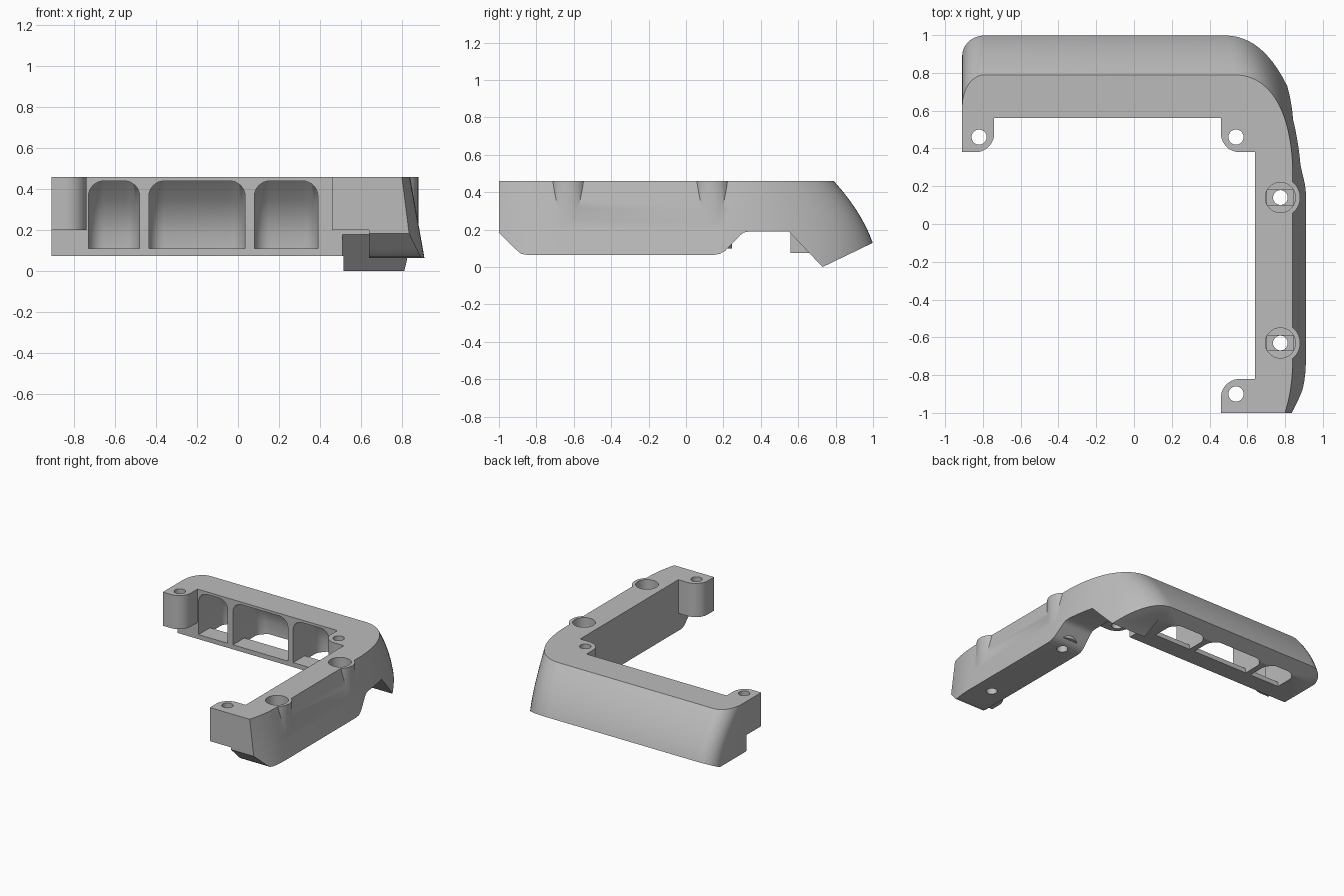
import bpy, bmesh, math
from mathutils import Vector
from mathutils.geometry import interpolate_bezier

cube = bpy.data.objects.get("Cube")
if cube:
    bpy.data.objects.remove(cube, do_unlink=True)

grey = bpy.data.materials.new("light grey plastic")
grey.use_nodes = True
GREY = (0.5, 0.5, 0.5, 1)
grey.diffuse_color = GREY
grey.node_tree.nodes["Principled BSDF"].inputs["Base Color"].default_value = GREY

TOP = 0.46


def finish(bm, name):
    bmesh.ops.recalc_face_normals(bm, faces=bm.faces)
    mesh = bpy.data.meshes.new(name)
    bm.to_mesh(mesh)
    bm.free()
    mesh.materials.append(grey)
    obj = bpy.data.objects.new(name, mesh)
    bpy.context.collection.objects.link(obj)
    return obj


def loft(name, rings):
    """Closed solid through rings of equal length."""
    bm = bmesh.new()
    rows = [[bm.verts.new(p) for p in ring] for ring in rings]
    n = len(rows[0])
    for a, b in zip(rows, rows[1:]):
        for i in range(n):
            j = (i + 1) % n
            bm.faces.new((a[i], a[j], b[j], b[i]))
    bm.faces.new(rows[0])
    bm.faces.new(rows[-1])
    return finish(bm, name)


def prism(name, pts, z0, z1):
    return loft(name, [[(x, y, z) for x, y in pts] for z in (z0, z1)])


def side_prism(name, pts, x0, x1):
    return loft(name, [[(x, y, z) for y, z in pts] for x in (x0, x1)])


def cylinder(name, x, y, r, z0, z1, n=48):
    ring = [(x + r * math.cos(2 * math.pi * i / n), y + r * math.sin(2 * math.pi * i / n))
            for i in range(n)]
    return prism(name, ring, z0, z1)


def bez(a, b, c, d, n):
    return [tuple(p)[:2] for p in interpolate_bezier(*(Vector((*q, 0)) for q in (a, b, c, d)), n)]


def combine(target, tool, operation):
    mod = target.modifiers.new(operation, 'BOOLEAN')
    mod.operation = operation
    mod.solver = 'EXACT'
    mod.object = tool
    bpy.context.view_layer.objects.active = target
    bpy.ops.object.modifier_apply(modifier=mod.name)
    bpy.data.objects.remove(tool, do_unlink=True)


# L-shaped body, with an outer wall that flares towards the bottom
upper = (bez((-.91, .62), (-.91, .71), (-.86, .79), (-.79, .79), 10)
         + bez((.53, .79), (.72, .79), (.83, .6), (.84, .3), 24)
         + bez((.84, -.72), (.84, -.85), (.82, -.93), (.80, -1), 10))
lower = (bez((-.91, .87), (-.91, .94), (-.86, 1), (-.79, 1), 10)
         + bez((.47, 1), (.75, 1), (.9, .6), (.91, .18), 24)
         + bez((.91, -.72), (.91, -.85), (.88, -.93), (.85, -1), 10))
inner = [(.64, -1), (.64, .56), (-.91, .56)]
rings = []
for i in range(11):
    z = TOP - i * (TOP + .04) / 10
    drop = (TOP - z) / .335
    bulge = 1.45 * drop - .45 * drop * drop
    lean = (TOP - z) / .395
    rings.append([(a[0] + (b[0] - a[0]) * lean, a[1] + (b[1] - a[1]) * bulge, z)
                  for a, b in zip(upper, lower)] + [(x, y, z) for x, y in inner])
body = loft("corner_bracket", rings)

# Underside of the arm and corner, then of the back bar
arm_under = [(-1.1, .28), (-.9, .085), (-.88, .07), (-.85, .065), (.15, .065), (.18, .07), (.21, .087),
             (.29, .17), (.31, .185), (.34, .19), (.55, .19), (.73, 0), (1.2, .226), (1.2, -.3), (-1.1, -.3)]
combine(body, side_prism("arm_cutter", arm_under, .51, 1.2), 'DIFFERENCE')
bar_under = [(.4, .075), (.886, .075), (1.2, .226), (1.2, -.3), (.4, -.3)]
combine(body, side_prism("bar_cutter", bar_under, -1.2, .515), 'DIFFERENCE')


# Screw tabs, each with one rounded free corner
def tab(x0, x1, y0, y1, corner):
    pts = []
    r = .1
    for cx, cy in ((x0, y0), (x1, y0), (x1, y1), (x0, y1)):
        if (cx, cy) != corner:
            pts.append((cx, cy))
            continue
        sx, sy = (1 if cx == x0 else -1), (1 if cy == y0 else -1)
        arc = [(cx + sx * r * (1 - math.sin(t)), cy + sy * r * (1 - math.cos(t)))
               for t in (math.pi / 2 * k / 10 for k in range(11))]
        # walk the arc in the same turning direction as the outline
        pts += arc if sx * sy < 0 else arc[::-1]
    return prism("tab", pts, .2, TOP)


combine(body, tab(-.91, -.74, .38, .6, (-.74, .38)), 'UNION')
combine(body, tab(.46, .68, .38, .6, (.46, .38)), 'UNION')
combine(body, tab(.46, .68, -1, -.82, (.46, -.82)), 'UNION')

# Bolt bosses breaking through the outer wall, with counterbored holes
for y in (.14, -.63):
    combine(body, cylinder("boss", .775, y, .105, .1, TOP), 'UNION')
for y in (.14, -.63):
    combine(body, cylinder("counterbore", .775, y, .08, .24, .6), 'DIFFERENCE')
    step = [(.705, y - .04), (.845, y - .04), (.845, y + .04), (.705, y + .04)]
    combine(body, prism("step", step, .23, .25), 'DIFFERENCE')
    combine(body, cylinder("bolt_hole", .775, y, .039, -.2, .6), 'DIFFERENCE')

# Screw holes in the tabs
for x, y in ((-.82, .46), (.54, .46), (.54, -.9)):
    combine(body, cylinder("screw_hole", x, y, .04, -.2, .6), 'DIFFERENCE')

# Three hollow pockets, arched at the top and open below behind a lip
pocket = [(.5, .11), (.7, .11), (.7, -.1), (.9, -.1), (.9, .18), (.87, .27), (.82, .35), (.73, .44), (.5, .44)]
for x0, x1 in ((-.73, -.48), (-.435, .035), (.08, .39)):
    tool = side_prism("pocket_cutter", pocket, x0, x1)
    bm = bmesh.new()
    bm.from_mesh(tool.data)
    rim = []
    for e in bm.edges:
        a, b = (v.co for v in e.verts)
        mid = (a + b) / 2
        if abs(a.x - b.x) < .001 and (mid.z > .2 or mid.y > .85) and mid.y > .55:
            rim.append(e)
    bmesh.ops.bevel(bm, geom=rim, offset=.075, segments=8, profile=.5, affect='EDGES')
    bm.to_mesh(tool.data)
    bm.free()
    combine(body, tool, 'DIFFERENCE')

# Smooth curves with sharp corners
bpy.ops.object.select_all(action='DESELECT')
body.select_set(True)
bpy.context.view_layer.objects.active = body
bpy.ops.object.shade_smooth_by_angle(angle=math.radians(30))
